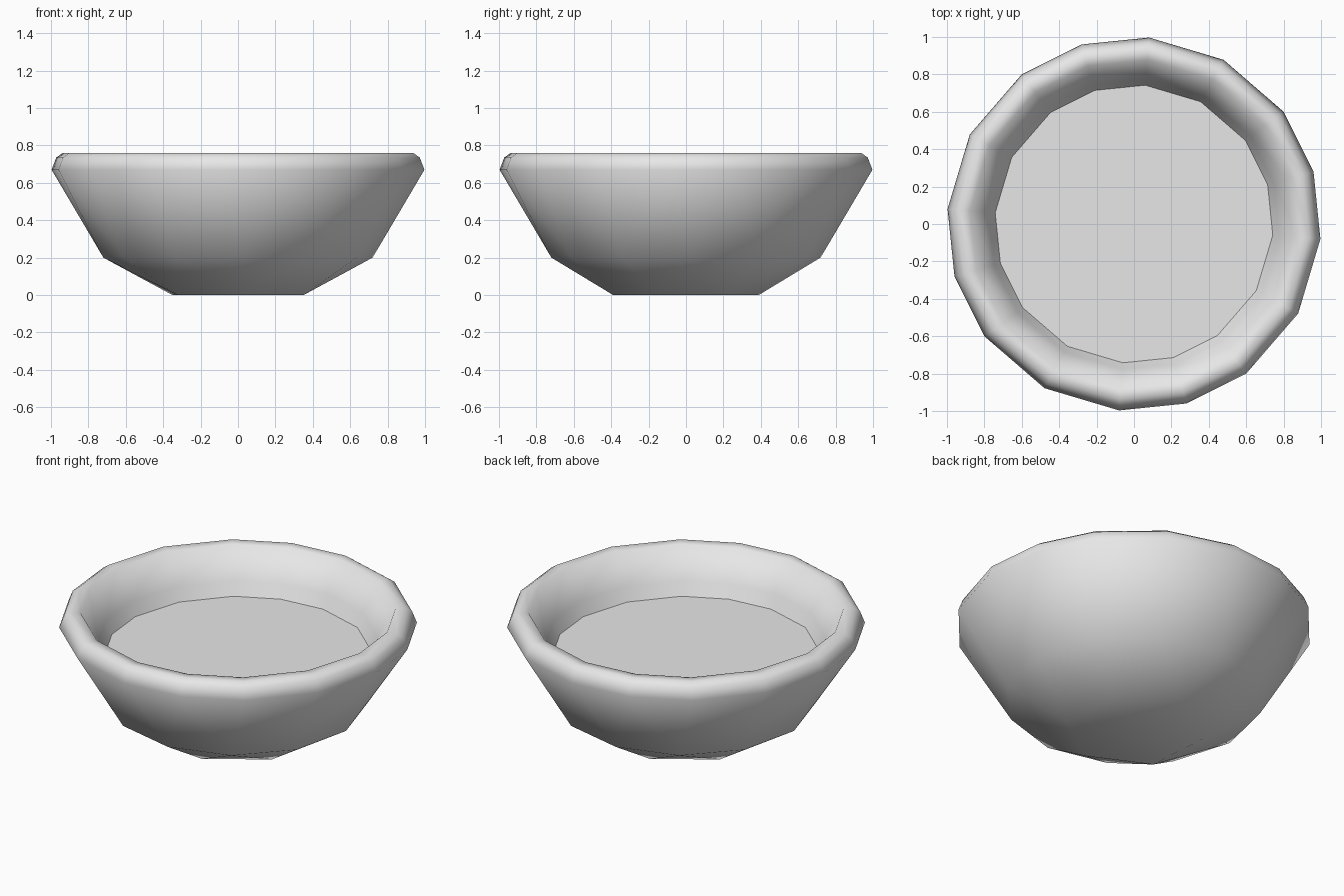
import bpy
import bmesh
from math import cos, sin, radians

cube = bpy.data.objects.get("Cube")
if cube:
    bpy.data.objects.remove(cube, do_unlink=True)

grey = bpy.data.materials.new("plain_grey")
grey.use_nodes = True
grey.diffuse_color = (0.8, 0.8, 0.8, 1)
grey.node_tree.nodes["Principled BSDF"].inputs["Base Color"].default_value = (0.8, 0.8, 0.8, 1)

# The rim is a slightly uneven sixteen-sided ring, repeated every quarter turn
RIM_ANGLES = [a + 90 * q for q in range(4) for a in (-4.6, 16.3, 36.9, 61.4)]


def even_angles(count, phase):
    return [phase + 360 * i / count for i in range(count)]


def add_ring(bm, angles, radius, z):
    return [bm.verts.new((radius * cos(radians(a)), radius * sin(radians(a)), z)) for a in angles]


def finish(bm, name, smooth):
    bmesh.ops.recalc_face_normals(bm, faces=bm.faces)
    for face in bm.faces:
        face.smooth = smooth
    mesh = bpy.data.meshes.new(name)
    bm.to_mesh(mesh)
    bm.free()
    mesh.materials.append(grey)
    obj = bpy.data.objects.new(name, mesh)
    bpy.context.collection.objects.link(obj)
    return obj


# Bowl outside: coarse foot, belly and lip rings wrapped by a convex shell
bm = bmesh.new()
foot = add_ring(bm, even_angles(6, 34), 0.39, 0)
belly = add_ring(bm, even_angles(12, 2), 0.72, 0.2)
lip = add_ring(bm, RIM_ANGLES, 1.0, 0.67)
bmesh.ops.convex_hull(bm, input=foot + belly + lip)
lid = [f for f in bm.faces if all(v in lip for v in f.verts)]
bmesh.ops.delete(bm, geom=lid, context="FACES")

# Rounded rim and inner wall
ring = lip
for radius, z in ((0.975, 0.735), (0.94, 0.76), (0.88, 0.757), (0.78, 0.58), (0.74, 0.49), (0.6, 0.25)):
    upper = add_ring(bm, RIM_ANGLES, radius, z)
    for i in range(len(ring)):
        j = (i + 1) % len(ring)
        bm.faces.new((ring[i], ring[j], upper[j], upper[i]))
    ring = upper
bm.faces.new(ring)
finish(bm, "bowl", True)

# Flat surface of the contents
bm = bmesh.new()
bm.faces.new(add_ring(bm, RIM_ANGLES, 0.745, 0.5))
finish(bm, "contents_surface", False)
